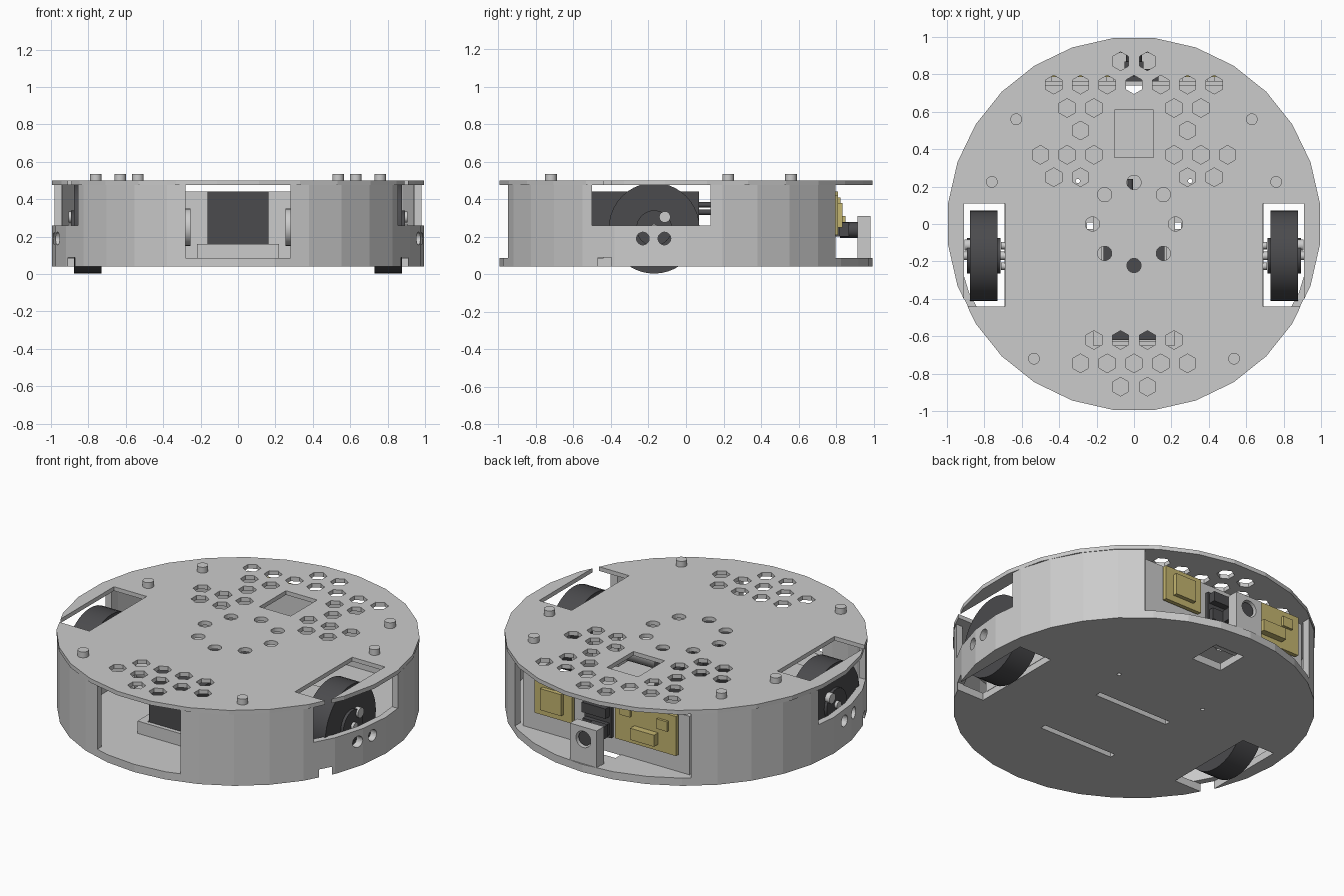
import bpy, bmesh, math
from mathutils import Matrix, Vector

if "Cube" in bpy.data.objects:
    bpy.data.objects.remove(bpy.data.objects["Cube"])


def material(name, col):
    m = bpy.data.materials.new(name)
    m.diffuse_color = (*col, 1)
    m.use_nodes = True
    m.node_tree.nodes["Principled BSDF"].inputs["Base Color"].default_value = m.diffuse_color
    return m


DARK = material("dark_plastic", (0.07, 0.07, 0.075))
GOLD = material("gold_board", (0.55, 0.46, 0.16))
ROT = {'x': Matrix.Rotation(math.pi / 2, 4, 'Y'), 'y': Matrix.Rotation(math.pi / 2, 4, 'X'), 'z': Matrix()}


def add_box(bm, x0, x1, y0, y1, z0, z1):
    c = Vector(((x0 + x1) / 2, (y0 + y1) / 2, (z0 + z1) / 2))
    size = Matrix.Diagonal((x1 - x0, y1 - y0, z1 - z0, 1))
    bmesh.ops.create_cube(bm, size=1, matrix=Matrix.Translation(c) @ size)


def add_cyl(bm, c, r, depth, axis='z', n=24, turn=0.0):
    mat = Matrix.Translation(c) @ ROT[axis] @ Matrix.Rotation(turn, 4, 'Z')
    bmesh.ops.create_cone(bm, cap_ends=True, segments=n, radius1=r, radius2=r, depth=depth, matrix=mat)


def finish(name, bm, mat=None, smooth=False):
    bmesh.ops.recalc_face_normals(bm, faces=bm.faces)
    me = bpy.data.meshes.new(name)
    bm.to_mesh(me)
    bm.free()
    ob = bpy.data.objects.new(name, me)
    bpy.context.collection.objects.link(ob)
    if mat:
        me.materials.append(mat)
    if smooth:
        bpy.ops.object.select_all(action='DESELECT')
        ob.select_set(True)
        bpy.context.view_layer.objects.active = ob
        bpy.ops.object.shade_smooth_by_angle(angle=math.radians(35))
    return ob


def boxes(name, dims, mat=None):
    bm = bmesh.new()
    for d in dims:
        add_box(bm, *d)
    return finish(name, bm, mat)


def cut(ob, cutter):
    cutter.hide_render = True
    mod = ob.modifiers.new("cut", 'BOOLEAN')
    mod.object = cutter
    mod.solver = 'EXACT'
    bpy.context.view_layer.objects.active = ob
    bpy.ops.object.modifier_apply(modifier=mod.name)
    bpy.data.objects.remove(cutter)


# Round shell: floor and wall as one turned cup
N = 32
bm = bmesh.new()
rings = []
for r, z in ((0.995, 0.04), (0.995, 0.475), (0.955, 0.475), (0.955, 0.085)):
    rings.append([bm.verts.new((r * math.cos(2 * math.pi * i / N), r * math.sin(2 * math.pi * i / N), z))
                  for i in range(N)])
for a, b in zip(rings, rings[1:]):
    for i in range(N):
        bm.faces.new((a[i], a[(i + 1) % N], b[(i + 1) % N], b[i]))
bm.faces.new(rings[0])
bm.faces.new(rings[-1])
shell = finish("shell", bm)

# Shell openings: front, back, wheel windows, wheel slots, screw holes, strap slots
bm = bmesh.new()
add_box(bm, -0.28, 0.28, -1.1, -0.8, 0.087, 0.6)
add_box(bm, -0.59, 0.59, 0.7, 1.1, 0.087, 0.6)
add_box(bm, -0.1, 0.1, 0.62, 0.82, 0, 0.0865)
for y in (-0.01, -0.48):
    add_box(bm, -0.25, 0.25, y - 0.018, y + 0.018, 0, 0.2)
for s in (-1, 1):
    add_box(bm, *sorted((s * 0.75, s * 1.1)), -0.5, 0.13, 0.26, 0.6)
    add_box(bm, *sorted((s * 0.69, s * 0.91)), -0.47, 0.11, 0, 0.088)
    add_cyl(bm, (s * 0.3, 0.23, 0.06), 0.012, 0.2, n=12)
    for y in (-0.23, -0.115):
        add_cyl(bm, (s * 0.97, y, 0.19), 0.034, 0.2, 'x')
cut(shell, finish("shell_cutter", bm))

# Top plate with wheel slots, window, round holes and hexagon vents
bm = bmesh.new()
add_cyl(bm, (0, 0, 0.4875), 1.0, 0.025, n=28, turn=math.pi / 28)
plate = finish("top_plate", bm)
bm = bmesh.new()
add_box(bm, -0.105, 0.105, 0.355, 0.61, 0.4, 0.6)
for s in (-1, 1):
    add_box(bm, *sorted((s * 0.69, s * 0.91)), -0.44, 0.11, 0.4, 0.6)
for i in range(8):
    a = i * math.pi / 4
    add_cyl(bm, (0.222 * math.cos(a), 0.222 * math.sin(a), 0.5), 0.038, 0.2)
half_rows = [(0.87, (1,)), (0.745, (0, 2, 4, 6)), (0.62, (3, 5)), (0.5, (4,)), (0.37, (3, 5, 7)),
             (0.25, (4, 6)), (-0.62, (1, 3)), (-0.745, (0, 2, 4)), (-0.87, (1,))]
for y, ks in half_rows:
    for k in sorted({s * k for k in ks for s in (-1, 1)}):
        add_cyl(bm, (k * 0.0715, y, 0.5), 0.05, 0.2, n=6)
cut(plate, finish("plate_cutter", bm))

# Post heads on the plate
bm = bmesh.new()
for x, y in ((0.63, 0.56), (0.76, 0.225), (0.535, -0.72)):
    for s in (-1, 1):
        add_cyl(bm, (s * x, y, 0.50), 0.031, 0.07)
finish("post_heads", bm, smooth=True)

# Wheels, axles, motors and low well walls
for s, side in ((-1, "left"), (1, "right")):
    bm = bmesh.new()
    add_cyl(bm, (s * 0.803, -0.17, 0.245), 0.242, 0.145, 'x', 40)
    add_cyl(bm, (s * 0.803, -0.17, 0.245), 0.095, 0.18, 'x', 32)
    finish(side + "_wheel", bm, DARK, True)
    bm = bmesh.new()
    add_cyl(bm, (s * 0.79, -0.17, 0.245), 0.022, 0.24, 'x')
    add_cyl(bm, (s * 0.88, -0.113, 0.305), 0.03, 0.05, 'x')
    for y in (-0.115, -0.225):
        add_cyl(bm, (s * 0.69, y, 0.245), 0.02, 0.04, 'x')
    finish(side + "_axle", bm, smooth=True)
    boxes(side + "_well_wall", [(*sorted((s * 0.672, s * 0.692)), -0.44, 0.11, 0.08, 0.26)])
    bm = bmesh.new()
    add_box(bm, *sorted((s * 0.5, s * 0.67)), -0.28, -0.06, 0.14, 0.36)
    add_cyl(bm, (s * 0.38, -0.17, 0.25), 0.1, 0.25, 'x')
    finish(side + "_motor", bm, smooth=True)

# Battery in its tray with two wires
boxes("battery_tray", [(-0.22, 0.22, -0.65, -0.625, 0.08, 0.16), (-0.22, 0.22, 0.075, 0.1, 0.08, 0.16),
                       (-0.22, -0.17, -0.625, 0.075, 0.08, 0.16), (0.17, 0.22, -0.625, 0.075, 0.08, 0.16)])
boxes("battery", [(-0.163, 0.163, -0.62, 0.07, 0.1, 0.44)], DARK)
bm = bmesh.new()
for z in (0.33, 0.37):
    add_cyl(bm, (-0.02, 0.15, z), 0.015, 0.18, 'y', 12)
finish("battery_wires", bm, DARK)

# Rear electronics panel and boards
boxes("rear_panel", [(-0.56, 0.56, 0.74, 0.765, 0.08, 0.44)])
boxes("large_board", [(-0.5, -0.09, 0.785, 0.81, 0.2, 0.44), (-0.38, -0.22, 0.80, 0.85, 0.24, 0.31),
                      (-0.45, -0.38, 0.80, 0.825, 0.34, 0.4), (-0.2, -0.13, 0.80, 0.825, 0.36, 0.41)], GOLD)
boxes("small_board", [(0.2, 0.45, 0.785, 0.81, 0.21, 0.42), (0.255, 0.395, 0.80, 0.835, 0.25, 0.38)], GOLD)
boxes("board_spacers", [(x - 0.02, x + 0.02, 0.76, 0.79, z, z + 0.04)
                        for x in (-0.46, -0.13, 0.24, 0.41) for z in (0.23, 0.36)])
boxes("connector_block", [(-0.05, 0.13, 0.765, 0.79, 0.18, 0.38), (-0.04, 0.12, 0.79, 0.83, 0.31, 0.37),
                          (-0.04, 0.12, 0.79, 0.82, 0.2, 0.27)], DARK)

# Rear sensor post with lens
post = boxes("sensor_post", [(-0.09, 0.09, 0.915, 0.985, 0.08, 0.31)])
bm = bmesh.new()
add_cyl(bm, (0, 0.95, 0.235), 0.05, 0.2, 'y', 24)
cut(post, finish("post_cutter", bm))
bm = bmesh.new()
add_cyl(bm, (0, 0.895, 0.235), 0.042, 0.15, 'y', 24)
add_box(bm, -0.05, 0.05, 0.82, 0.87, 0.2, 0.275)
finish("sensor_lens", bm, DARK, True)
